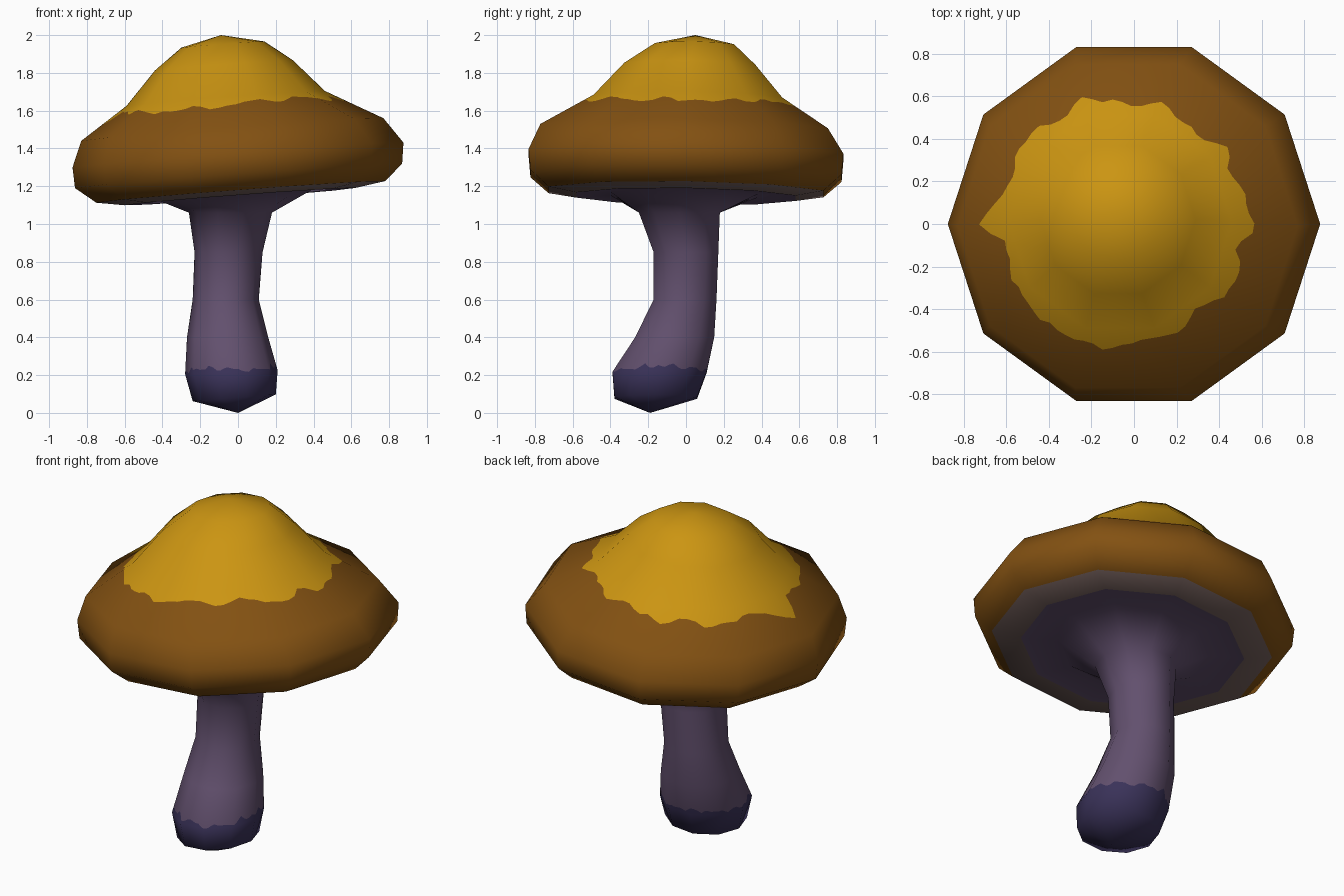
import bpy, bmesh, math, random
from mathutils import Vector

if "Cube" in bpy.data.objects:
    bpy.data.objects.remove(bpy.data.objects["Cube"])

SIDES = 10   # corners of every ring
FINE = 8     # columns per side, so painted edges can be ragged
random.seed(4)


def material(name, rgb):
    m = bpy.data.materials.new(name)
    m.diffuse_color = (*rgb, 1)
    m.use_nodes = True
    m.node_tree.nodes["Principled BSDF"].inputs["Base Color"].default_value = m.diffuse_color
    return m


def ring(cx, cy, z, rx, ry, tx=0.0, ty=0.0):
    """Tilted ten-sided ring; tx and ty are slopes along x and y."""
    pts = []
    for i in range(SIDES):
        a = math.tau * i / SIDES
        x, y = rx * math.cos(a), ry * math.sin(a)
        pts.append(Vector((cx + x, cy + y, z + tx * x + ty * y)))
    return pts


def skin(rows, pole_rows, mats):
    """Join rows (top to bottom) into a bmesh; pole rows share one vertex."""
    bm = bmesh.new()
    grid = []
    for j, row in enumerate(rows):
        if j in pole_rows:
            grid.append([bm.verts.new(row[0])] * len(row))
        else:
            grid.append([bm.verts.new(p) for p in row])
    n = len(rows[0])
    for j in range(len(rows) - 1):
        a, b = grid[j], grid[j + 1]
        for i in range(n):
            k = (i + 1) % n
            f = bm.faces.new(list(dict.fromkeys((a[i], b[i], b[k], a[k]))))
            f.smooth = True
            f.material_index = mats[j]
    bm.normal_update()
    return bm, grid


def refine(row):
    """Split each side into FINE straight steps."""
    return [row[i].lerp(row[(i + 1) % SIDES], s / FINE)
            for i in range(SIDES) for s in range(FINE)]


def ragged(mid, amp):
    """Wandering fraction for a painted edge, one value per column."""
    n = SIDES * FINE
    p = [random.uniform(0, math.tau) for _ in range(3)]
    return [mid + amp * (0.4 * math.sin(3 * math.tau * i / n + p[0])
                         + 0.35 * math.sin(11 * math.tau * i / n + p[1])
                         + 0.25 * math.sin(19 * math.tau * i / n + p[2])
                         + random.uniform(-0.25, 0.25)) for i in range(n)]


def loft(name, rows, poles, band, edge, mats, materials):
    """Low-poly loft with a ragged paint edge cut into one band."""
    bm, grid = skin(rows, poles, [0] * len(rows))
    normals = [refine([v.normal.copy() for v in g]) for g in grid]
    bm.free()
    fine = [refine(r) for r in rows]
    for data in (fine, normals):
        cut = [a.lerp(b, t) for a, b, t in zip(data[band], data[band + 1], edge)]
        data.insert(band + 1, cut)
    poles = {p + (p > band) for p in poles}
    bm, grid = skin(fine, poles, mats)
    bm.verts.index_update()
    vn = [None] * len(bm.verts)
    for g, nr in zip(grid, normals):
        for v, nn in zip(g, nr):
            vn[v.index] = nn.normalized()
    me = bpy.data.meshes.new(name)
    bm.to_mesh(me)
    bm.free()
    for m in materials:
        me.materials.append(m)
    me.normals_split_custom_set_from_vertices(vn)
    ob = bpy.data.objects.new(name, me)
    bpy.context.collection.objects.link(ob)
    return ob


yellow = material("golden yellow", (0.60, 0.30, 0.006))
brown = material("rust brown", (0.225, 0.082, 0.006))
grey = material("grey brown", (0.18, 0.12, 0.11))
purple = material("dusty purple", (0.122, 0.08, 0.155))
indigo = material("dark indigo", (0.042, 0.032, 0.10))

# Cap: crown, bulging rim and underside lip
TX, TY = 0.075, -0.015
cap_profile = [(-0.09, 0.05, 2.0, 0), (-0.08, 0.045, 1.95, 0.22),
               (-0.075, 0.02, 1.84, 0.365), (-0.065, 0.01, 1.665, 0.525),
               (-0.03, -0.01, 1.50, 0.80), (0, 0, 1.365, 0.876),
               (0.003, 0, 1.255, 0.866), (0.015, 0, 1.17, 0.765),
               (0.01, 0, 1.145, 0.61)]
cap_rows = [ring(x, y, z, r, r, TX, TY) for x, y, z, r in cap_profile]
cap_edge = ragged(0.26, 0.14)
for k, t in ((-2, 0.40), (-1, 0.50), (0, 0.58), (1, 0.42)):   # drip at the left corner
    cap_edge[SIDES * FINE // 2 + k] = t
loft("mushroom_cap", cap_rows, {0}, 3, cap_edge,
     [0, 0, 0, 0, 1, 1, 1, 1, 2], [yellow, brown, grey])

# Stem: flared underside, bent trunk and dark foot
stem_rows = [ring(0.01, 0, 1.145, 0.61, 0.61, TX, TY),
             ring(-0.01, -0.01, 1.155, 0.41, 0.41, TX, TY),
             ring(-0.04, -0.035, 1.06, 0.22, 0.225),
             ring(-0.05, 0.0, 0.85, 0.18, 0.18),
             ring(-0.065, -0.005, 0.60, 0.175, 0.175),
             ring(-0.055, -0.06, 0.40, 0.215, 0.22),
             ring(-0.035, -0.14, 0.215, 0.245, 0.262, 0.04, 0.0),
             ring(-0.02, -0.16, 0.08, 0.22, 0.23, 0.08, 0.0),
             ring(0.0, -0.19, 0.0, 0, 0)]
loft("mushroom_stem", stem_rows, {8}, 5, ragged(0.90, 0.12),
     [0, 0, 0, 0, 0, 0, 1, 1, 1], [purple, indigo])
